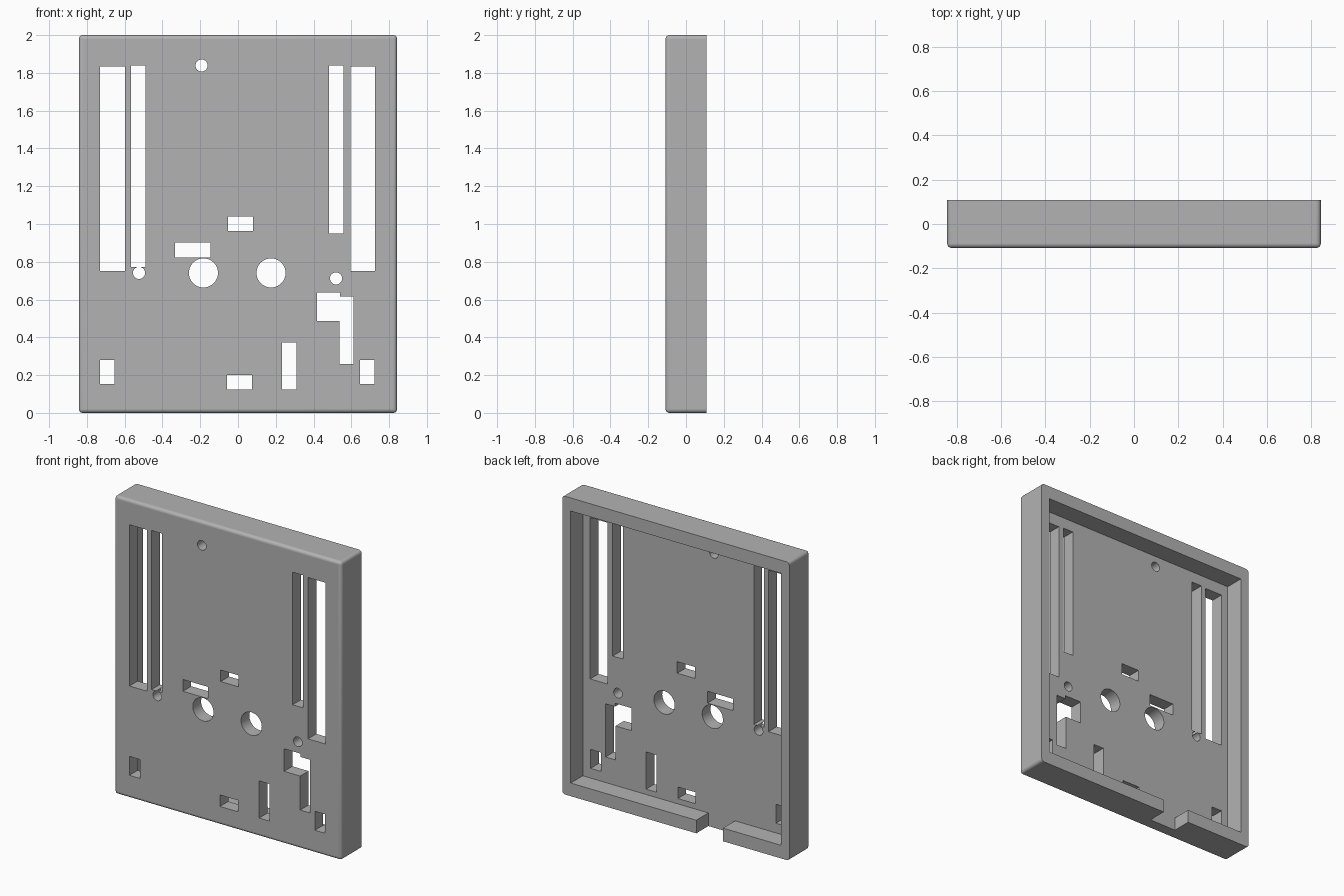
import bpy, bmesh
from mathutils import Matrix, Vector

if "Cube" in bpy.data.objects:
    bpy.data.objects.remove(bpy.data.objects["Cube"])

HALF_W, HALF_D, HEIGHT = 0.842, 0.108, 2.0
FLOOR_Y = -0.02          # inner face of the front panel
SIDE, RIM = 0.062, 0.088  # wall thickness at the sides, top and bottom

grey = bpy.data.materials.new("Plain grey")
grey.use_nodes = True
grey.diffuse_color = (0.45, 0.45, 0.45, 1)
grey.node_tree.nodes["Principled BSDF"].inputs["Base Color"].default_value = grey.diffuse_color


def add_object(name, bm):
    mesh = bpy.data.meshes.new(name)
    bm.to_mesh(mesh)
    bm.free()
    obj = bpy.data.objects.new(name, mesh)
    bpy.context.collection.objects.link(obj)
    return obj


def box_bmesh(x0, x1, y0, y1, z0, z1):
    bm = bmesh.new()
    bmesh.ops.create_cube(bm, size=1)
    bmesh.ops.scale(bm, vec=(x1 - x0, y1 - y0, z1 - z0), verts=bm.verts)
    bmesh.ops.translate(bm, vec=((x0 + x1) / 2, (y0 + y1) / 2, (z0 + z1) / 2), verts=bm.verts)
    return bm


def cut(bm):
    cutter = add_object("cutter", bm)
    cutter.hide_render = True
    mod = cover.modifiers.new("Cut", 'BOOLEAN')
    mod.operation, mod.solver, mod.object = 'DIFFERENCE', 'EXACT', cutter
    bpy.context.view_layer.objects.active = cover
    bpy.ops.object.modifier_apply(modifier=mod.name)
    bpy.data.objects.remove(cutter)


def cut_slot(x0, x1, z0, z1):
    cut(box_bmesh(x0, x1, -0.3, 0.3, z0, z1))


def cut_hole(x, z, radius):
    bm = bmesh.new()
    bmesh.ops.create_cone(bm, cap_ends=True, segments=48, radius1=radius, radius2=radius, depth=0.6,
                          matrix=Matrix.Translation((x, 0, z)) @ Matrix.Rotation(1.5707963, 4, 'X'))
    cut(bm)


# Cover body, rounded everywhere except its open back
body = box_bmesh(-HALF_W, HALF_W, -HALF_D, HALF_D, 0, HEIGHT)
rounded = [e for e in body.edges if not all(v.co.y > 0 for v in e.verts)]
bmesh.ops.bevel(body, geom=rounded, offset=0.02, segments=5, profile=0.5, affect='EDGES')
cover = add_object("panel_cover", body)
cover.data.materials.append(grey)

# Hollow back and cable notch through the bottom wall
cut(box_bmesh(-HALF_W + SIDE, HALF_W - SIDE, FLOOR_Y, 0.3, RIM, HEIGHT - RIM))
cut(box_bmesh(-0.35, -0.152, FLOOR_Y, 0.3, -0.1, RIM + 0.02))

# Long slots
cut_slot(-0.73, -0.598, 0.752, 1.834)
cut_slot(0.595, 0.725, 0.752, 1.834)
cut_slot(-0.566, -0.489, 0.772, 1.839)
cut_slot(0.481, 0.558, 0.95, 1.839)

# Small windows
cut_slot(-0.053, 0.079, 0.963, 1.04)
cut_slot(-0.333, -0.146, 0.823, 0.902)
cut_slot(-0.058, 0.074, 0.124, 0.201)
cut_slot(0.233, 0.31, 0.124, 0.373)
cut_slot(-0.73, -0.653, 0.153, 0.28)
cut_slot(0.646, 0.722, 0.153, 0.28)

# Stepped window
cut_slot(0.418, 0.54, 0.487, 0.638)
cut_slot(0.537, 0.611, 0.259, 0.616)

# Round holes
for x in (-0.183, 0.175):
    cut_hole(x, 0.741, 0.077)
for x, z in ((-0.193, 1.839), (-0.524, 0.741), (0.519, 0.712)):
    cut_hole(x, z, 0.032)

# Smooth only the curved faces, so the flat ones stay crisp
for face in cover.data.polygons:
    face.use_smooth = max(abs(c) for c in face.normal) < 0.9995
